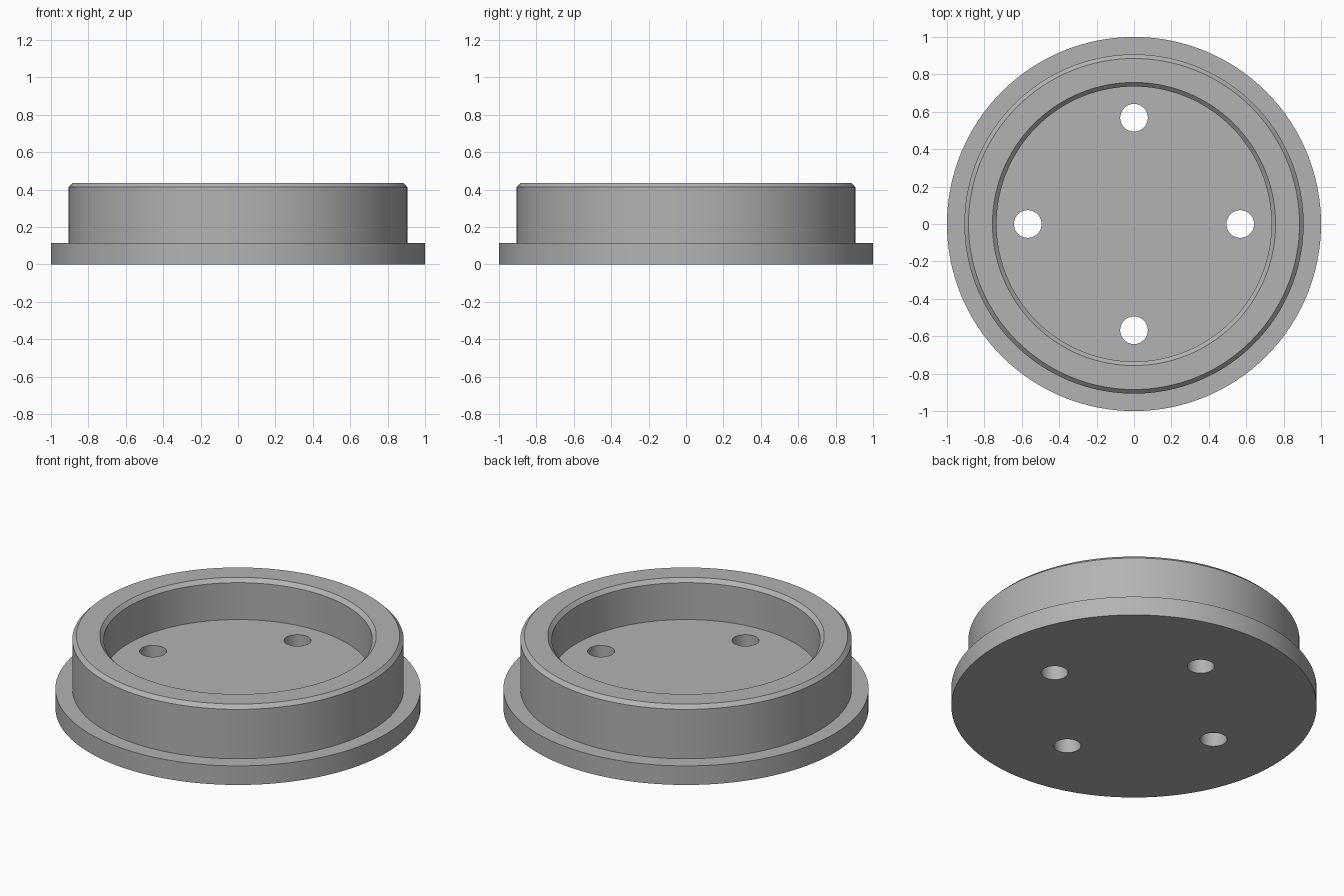
import bpy
import bmesh
import math
from mathutils import Matrix, Vector

cube = bpy.data.objects.get("Cube")
if cube:
    bpy.data.objects.remove(cube, do_unlink=True)

SEGMENTS = 128
FLANGE_R, FLANGE_H = 1.0, 0.115
WALL_R, BORE_R, TOP = 0.907, 0.735, 0.435
CHAMFER, FLOOR = 0.022, 0.19
HOLE_R, HOLE_RING = 0.074, 0.568

grey = bpy.data.materials.new("plain grey")
grey.use_nodes = True
colour = (0.45, 0.45, 0.45, 1)
grey.diffuse_color = colour
grey.node_tree.nodes["Principled BSDF"].inputs["Base Color"].default_value = colour


def make_object(name, bm):
    bmesh.ops.recalc_face_normals(bm, faces=bm.faces)
    mesh = bpy.data.meshes.new(name)
    bm.to_mesh(mesh)
    bm.free()
    mesh.materials.append(grey)
    obj = bpy.data.objects.new(name, mesh)
    bpy.context.collection.objects.link(obj)
    return obj


# Flanged cup: lathe the section, then close the base and the floor
profile = [
    (FLANGE_R, 0), (FLANGE_R, FLANGE_H), (WALL_R, FLANGE_H),
    (WALL_R, TOP - CHAMFER), (WALL_R - CHAMFER, TOP),
    (BORE_R + CHAMFER, TOP), (BORE_R, TOP - CHAMFER), (BORE_R, FLOOR),
]
bm = bmesh.new()
verts = [bm.verts.new((r, 0, z)) for r, z in profile]
edges = [bm.edges.new(pair) for pair in zip(verts, verts[1:])]
bmesh.ops.spin(bm, geom=verts + edges, cent=(0, 0, 0), axis=(0, 0, 1),
               angle=math.tau, steps=SEGMENTS, use_merge=True)
bmesh.ops.remove_doubles(bm, verts=bm.verts, dist=1e-4)
bmesh.ops.holes_fill(bm, edges=[e for e in bm.edges if e.is_boundary], sides=0)
cup = make_object("flanged_cup", bm)

# Four bolt holes through the floor
bm = bmesh.new()
for i in range(4):
    angle = i * math.pi / 2
    spot = Vector((math.cos(angle), math.sin(angle), 0)) * HOLE_RING
    bmesh.ops.create_cone(bm, cap_ends=True, segments=48, radius1=HOLE_R,
                          radius2=HOLE_R, depth=1, matrix=Matrix.Translation(spot))
cutter = make_object("bolt_hole_cutter", bm)
cutter.hide_render = True

cut = cup.modifiers.new("bolt holes", "BOOLEAN")
cut.operation = "DIFFERENCE"
cut.solver = "EXACT"
cut.object = cutter
bpy.context.view_layer.objects.active = cup
bpy.ops.object.select_all(action="DESELECT")
cup.select_set(True)
bpy.ops.object.modifier_apply(modifier=cut.name)
bpy.data.objects.remove(cutter, do_unlink=True)

# Smooth round walls with crisp edges
bpy.ops.object.shade_smooth_by_angle(angle=math.radians(30))
